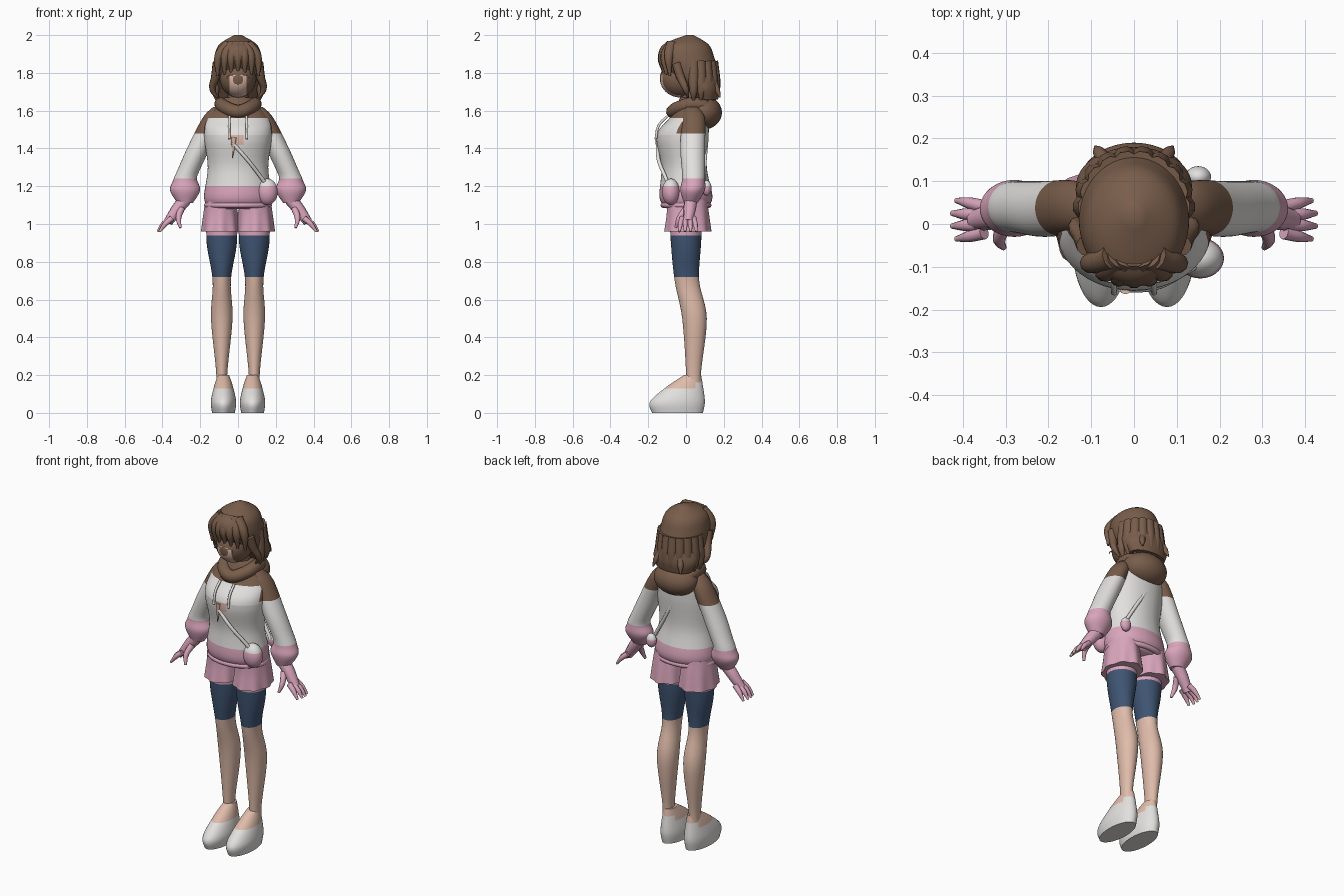
import bpy, bmesh, math
from mathutils import Matrix, Vector

default_cube = bpy.data.objects.get("Cube")
if default_cube:
    bpy.data.objects.remove(default_cube, do_unlink=True)

BROWN, WHITE, PINK, NAVY, SKIN = range(5)
palette = []
for label, rgb in [("chestnut_brown", (.19, .11, .07)), ("soft_white", (.76, .75, .73)),
                   ("rose_pink", (.7, .38, .5)), ("denim_navy", (.05, .09, .17)),
                   ("light_skin", (.74, .5, .4))]:
    material = bpy.data.materials.new(label)
    material.use_nodes = True
    material.diffuse_color = (*rgb, 1)
    material.node_tree.nodes["Principled BSDF"].inputs["Base Color"].default_value = (*rgb, 1)
    palette.append(material)


def finish(name, bm, colour, cuts):
    """Cut along colour borders, colour the faces by rule and link the part."""
    for axis, value in cuts:
        point, normal = Vector(), Vector()
        point["xyz".index(axis)], normal["xyz".index(axis)] = value, 1
        geometry = bm.verts[:] + bm.edges[:] + bm.faces[:]
        bmesh.ops.bisect_plane(bm, geom=geometry, plane_co=point, plane_no=normal)
    bmesh.ops.recalc_face_normals(bm, faces=bm.faces[:])
    for face in bm.faces:
        centre = face.calc_center_median()
        face.material_index = colour(centre) if callable(colour) else colour
    mesh = bpy.data.meshes.new(name)
    bm.to_mesh(mesh)
    bm.free()
    for material in palette:
        mesh.materials.append(material)
    mesh.shade_smooth()
    mesh.set_sharp_from_angle(angle=math.radians(55))
    part = bpy.data.objects.new(name, mesh)
    bpy.context.collection.objects.link(part)


def spline(a, b, c, d, t):
    """Smooth curve from b to c, with a and d as neighbours."""
    a, b, c, d = map(Vector, (a, b, c, d))
    start, end, step = (c - a) / 2, (d - b) / 2, c - b
    return b + t * start + t * t * (3 * step - 2 * start - end) + t ** 3 * (start + end - 2 * step)


def loft(name, rows, colour, cuts=(), centre=lambda z: 0, side=1, sides=48, wave=0, steps=6):
    """Skin horizontal ellipses; each row is height, half width, front and back."""
    rings = []
    for i in range(len(rows) - 1):
        before, after = rows[max(i - 1, 0)], rows[min(i + 2, len(rows) - 1)]
        rings += [spline(before, rows[i], rows[i + 1], after, k / steps) for k in range(steps)]
    rings.append(Vector(rows[-1]))
    bm = bmesh.new()
    previous = None
    for i, (z, width, front, back) in enumerate(rings):
        ring = []
        for k in range(sides):
            a = math.tau * k / sides
            swell = 1 + wave * math.cos(8 * a) * i / len(rings)
            x = centre(z) + width * swell * math.cos(a)
            y = (front + back) / 2 + (back - front) / 2 * swell * math.sin(a)
            ring.append(bm.verts.new((side * x, y, z)))
        if previous:
            for k in range(sides):
                bm.faces.new((previous[k - 1], previous[k], ring[k], ring[k - 1]))
        else:
            bm.faces.new(ring)
        previous = ring
    bm.faces.new(previous)
    finish(name, bm, colour, cuts)


def ball(name, location, size, colour, cuts=(), detail=32):
    bm = bmesh.new()
    bmesh.ops.create_uvsphere(bm, u_segments=2 * detail, v_segments=detail, radius=1,
                              matrix=Matrix.LocRotScale(Vector(location), None, Vector(size)))
    finish(name, bm, colour, cuts)


def tube(name, points, radius, colour, cuts=(), side=1, taper=.8, closed=False):
    """Rounded strand through the points, thinning towards its end."""
    curve = bpy.data.curves.new(name, "CURVE")
    curve.dimensions = "3D"
    curve.bevel_depth, curve.bevel_resolution, curve.resolution_u = 1, 3, 6
    curve.use_fill_caps = True
    path = curve.splines.new("BEZIER")
    path.bezier_points.add(len(points) - 1)
    path.use_cyclic_u = closed
    for i, (knot, (x, y, z)) in enumerate(zip(path.bezier_points, points)):
        knot.co = side * x, y, z
        knot.radius = radius * (1 - taper * (i / (len(points) - 1)) ** 2)
        knot.handle_left_type = knot.handle_right_type = "AUTO"
    helper = bpy.data.objects.new(name + "_helper", curve)
    bpy.context.collection.objects.link(helper)
    bpy.context.view_layer.update()
    bm = bmesh.new()
    bm.from_mesh(helper.to_mesh())
    helper.to_mesh_clear()
    bpy.data.objects.remove(helper, do_unlink=True)
    finish(name, bm, colour, cuts)


def circle(count):
    """Cosine and sine of evenly spaced directions."""
    return [(math.cos(math.tau * k / count), math.sin(math.tau * k / count)) for k in range(count)]


# Colour rules
def top_colour(p):
    if p.z > 1.56 or (abs(p.x) > .17 and p.z > 1.48):
        return BROWN
    if p.y < -.08 and -.04 < p.x < .03 and 1.4 + abs(p.x) < p.z < 1.47:
        return SKIN
    return WHITE if p.z > 1.2 else PINK


def sleeve_colour(p):
    return BROWN if p.z > 1.48 else WHITE if p.z > 1.24 else PINK


def leg_colour(p):
    return PINK if p.z > .94 else NAVY if p.z > .72 else SKIN


def shoe_colour(p):
    return SKIN if p.z > .16 or (p.z > .13 and p.y < .05) else WHITE


def bag_colour(p):
    return WHITE if p.z > 1.2 else PINK


def finger_colour(p):
    return SKIN if p.z < .97 else PINK


def face_colour(p):
    nose = math.hypot(p.x, p.z - 1.765) < .027
    return SKIN if abs(p.x) < .045 and p.z < 1.79 and p.y < -.03 and not nose else BROWN


# Hooded top with a gathered hem, hood and collar
loft("hooded_top", [(1.67, .07, -.03, .11), (1.57, .16, -.08, .12), (1.47, .18, -.155, .12),
                    (1.3, .16, -.13, .11), (1.14, .18, -.14, .14), (1.08, .15, -.1, .1)],
     top_colour, [("z", 1.56), ("z", 1.48), ("z", 1.47), ("z", 1.2), ("x", -.04), ("x", .03)])
tube("hem_band", [(.165 * c, .12 * s, 1.1) for c, s in circle(12)], .015, PINK,
     taper=0, closed=True)
ball("hood", (0, .09, 1.59), (.13, .1, .09), BROWN)
tube("hood_collar", [(.09 * s, .04 - .11 * c, 1.635 - .04 * c * c) for c, s in circle(8)],
     .036, BROWN, taper=0, closed=True)

# Cross strap, its clip, the hip bag and the back pouch
tube("strap_front", [(-.03, -.15, 1.43), (.05, -.145, 1.34), (.12, -.11, 1.25), (.17, -.08, 1.18)],
     .01, WHITE, taper=0)
tube("strap_back", [(0, .11, 1.46), (.07, .1, 1.34), (.15, .09, 1.2)], .01, WHITE, taper=0)
tube("strap_clip", [(-.02, -.15, 1.46), (-.03, -.15, 1.35)], .014, SKIN)
ball("hip_bag", (.155, -.08, 1.17), (.055, .047, .07), bag_colour, [("z", 1.2)])
ball("back_pouch", (.15, .11, 1.19), (.03, .025, .04), bag_colour, [("z", 1.2)])

for side, word in ((1, "left"), (-1, "right")):
    # Arm and hand
    loft(word + "_sleeve", [(1.62, .02, 0, .06), (1.56, .05, -.02, .1), (1.4, .06, -.03, .1),
                            (1.25, .06, -.02, .1), (1.18, .08, -.03, .1), (1.11, .04, -.01, .06)],
         sleeve_colour, [("z", 1.48), ("z", 1.24)],
         lambda z: min(.28, .12 + .45 * (1.6 - z)), side)
    tube(word + "_palm", [(.28, .025, 1.13), (.32, .02, 1.08), (.37, .01, 1.01)],
         .036, PINK, side=side, taper=.3)
    for k in range(4):
        spread = k - 1.5
        reach = .01 * abs(spread)
        tube(f"{word}_finger_{k}", [(.35, .01 + .02 * spread, 1.03),
                                    (.4 - reach, .01 + .026 * spread, 1),
                                    (.43 - reach, .01 + .03 * spread, .96)],
             .016, finger_colour, [("z", .97)], side, .6)
    tube(word + "_thumb", [(.3, 0, 1.08), (.315, -.035, 1.03), (.305, -.055, .98)],
         .018, PINK, side=side, taper=.6)

    # Leg, flared shorts and shoe
    loft(word + "_leg", [(1.1, .08, -.09, .09), (.9, .08, -.08, .08), (.7, .048, -.06, .07),
                         (.5, .057, -.02, .11), (.22, .03, 0, .08), (.1, .03, 0, .08)],
         leg_colour, [("z", .94), ("z", .72)], lambda z: .086, side)
    loft(word + "_shorts_leg", [(1.13, .08, -.1, .11), (1.05, .09, -.1, .12), (.96, .1, -.11, .13)],
         PINK, (), lambda z: .092, side, wave=.05)
    loft(word + "_shoe", [(0, .06, -.18, .09), (.06, .067, -.19, .1), (.14, .05, -.1, .09),
                          (.2, .03, -.01, .08)],
         shoe_colour, [("z", .13), ("z", .16), ("y", .05)], lambda z: .077, side)

    # Hood cord, spectacle rim and loose curls
    tube(word + "_cord", [(.045, -.1, 1.57), (.047, -.145, 1.52), (.047, -.16, 1.45)],
         .007, WHITE, side=side, taper=0)
    tube(word + "_spectacle_rim", [(.04 + .02 * c, -.135, 1.77 + .02 * s)
                                   for c, s in circle(8)[:4]], .0025, WHITE, side=side, taper=0)
    tube(word + "_side_curl", [(.11, -.05, 1.85), (.12, -.03, 1.78), (.135, 0, 1.71),
                               (.11, .01, 1.67)], .025, BROWN, side=side)
    tube(word + "_nape_curl", [(.06, .14, 1.76), (.08, .165, 1.71), (.09, .18, 1.67)],
         .02, BROWN, side=side)

# Neck and face
loft("neck", [(1.74, .05, -.03, .07), (1.6, .06, -.03, .09)], BROWN)
ball("face", (0, -.03, 1.77), (.095, .108, .1), face_colour,
     [("x", -.045), ("x", .045), ("z", 1.79)], 64)

# Hair cap, fringe locks and hanging back locks
loft("hair_cap", [(2, .02, 0, .04), (1.95, .1, -.12, .12), (1.88, .126, -.145, .15),
                  (1.8, .13, -.1, .17), (1.72, .135, 0, .18), (1.66, .11, .05, .17)], BROWN)
for k in range(-3, 4):
    x = .033 * k
    bend = 3.5 * x * x
    tube(f"fringe_lock_{k + 3}", [(x / 2, -.075, 1.95), (x, bend - .125, 1.89),
                                  (1.1 * x, bend - .12, 1.8 - bend / 2)], .032, BROWN)
for k, (c, s) in enumerate(circle(18)[:10]):
    tube(f"back_lock_{k}", [(reach * c, .04 + reach * s, z) for reach, z in
                            ((.1, 1.86), (.115, 1.76), (.12, 1.7), (.11, 1.65))], .032, BROWN)
